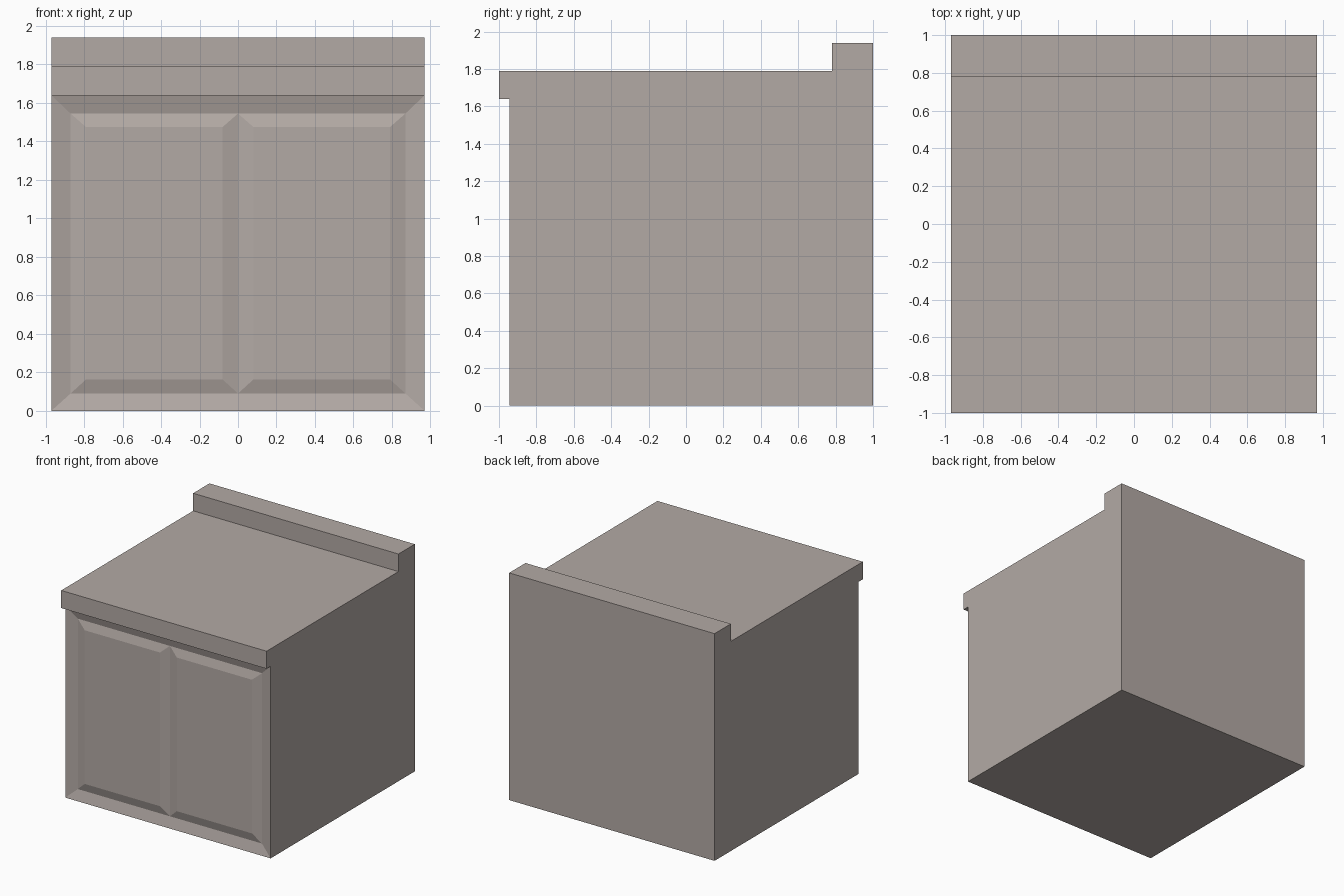
import bpy, bmesh

if "Cube" in bpy.data.objects:
    bpy.data.objects.remove(bpy.data.objects["Cube"])

W = 0.97          # half width
FRONT = -0.945    # cabinet front plane
TOP = 1.64        # underside of the worktop lip

mat = bpy.data.materials.new("warm grey")
mat.diffuse_color = (0.45, 0.40, 0.375, 1)
mat.use_nodes = True
mat.node_tree.nodes["Principled BSDF"].inputs["Base Color"].default_value = mat.diffuse_color

bm = bmesh.new()


def face(points):
    return bm.faces.new([bm.verts.new(p) for p in points])


def rect(x0, x1, z0, z1, y):
    return [(x0, y, z0), (x1, y, z0), (x1, y, z1), (x0, y, z1)]


def bevel_ring(outer, inner):
    for i in range(4):
        j = (i + 1) % 4
        face([outer[i], outer[j], inner[j], inner[i]])


# side profile: body, overhanging worktop, raised back edge
profile = [(FRONT, TOP), (FRONT, 0), (1, 0), (1, 1.94), (0.78, 1.94),
           (0.78, 1.79), (-1, 1.79), (-1, TOP)]
for x in (-W, W):
    face([(x, y, z) for y, z in profile])
for i in range(1, len(profile) + 1):
    (y0, z0), (y1, z1) = profile[i - 1], profile[i % len(profile)]
    if i == 1:
        continue  # front stays open for the panelled doors
    face([(-W, y0, z0), (W, y0, z0), (W, y1, z1), (-W, y1, z1)])

# shallow sloping frame around the doors
GROOVE = FRONT + 0.026
bevel_ring(rect(-W, W, 0, TOP, FRONT), rect(-0.87, 0.87, 0.09, 1.545, GROOVE))

# two raised door panels meeting in a centre groove
for x0, x1 in ((-0.87, 0), (0, 0.87)):
    panel = rect(x0 + 0.08, x1 - 0.08, 0.163, 1.475, GROOVE - 0.021)
    bevel_ring(rect(x0, x1, 0.09, 1.545, GROOVE), panel)
    face(panel)

bmesh.ops.remove_doubles(bm, verts=bm.verts, dist=0.0005)

# split the frame's long edges at the groove so the surface is closed
for z in (0.09, 1.545):
    mid = next(v for v in bm.verts if abs(v.co.x) < 1e-4 and abs(v.co.z - z) < 1e-4)
    for e in list(bm.edges):
        a, b = e.verts
        if (abs(a.co.z - z) < 1e-4 and abs(b.co.z - z) < 1e-4
                and abs(a.co.x + b.co.x) < 1e-4 and e.calc_length() > 1.7):
            bmesh.utils.edge_split(e, a, 0.5)
            break
bmesh.ops.remove_doubles(bm, verts=bm.verts, dist=0.0005)
bmesh.ops.recalc_face_normals(bm, faces=bm.faces)

mesh = bpy.data.meshes.new("counter_cabinet")
bm.to_mesh(mesh)
bm.free()
mesh.materials.append(mat)
obj = bpy.data.objects.new("counter_cabinet", mesh)
bpy.context.collection.objects.link(obj)
